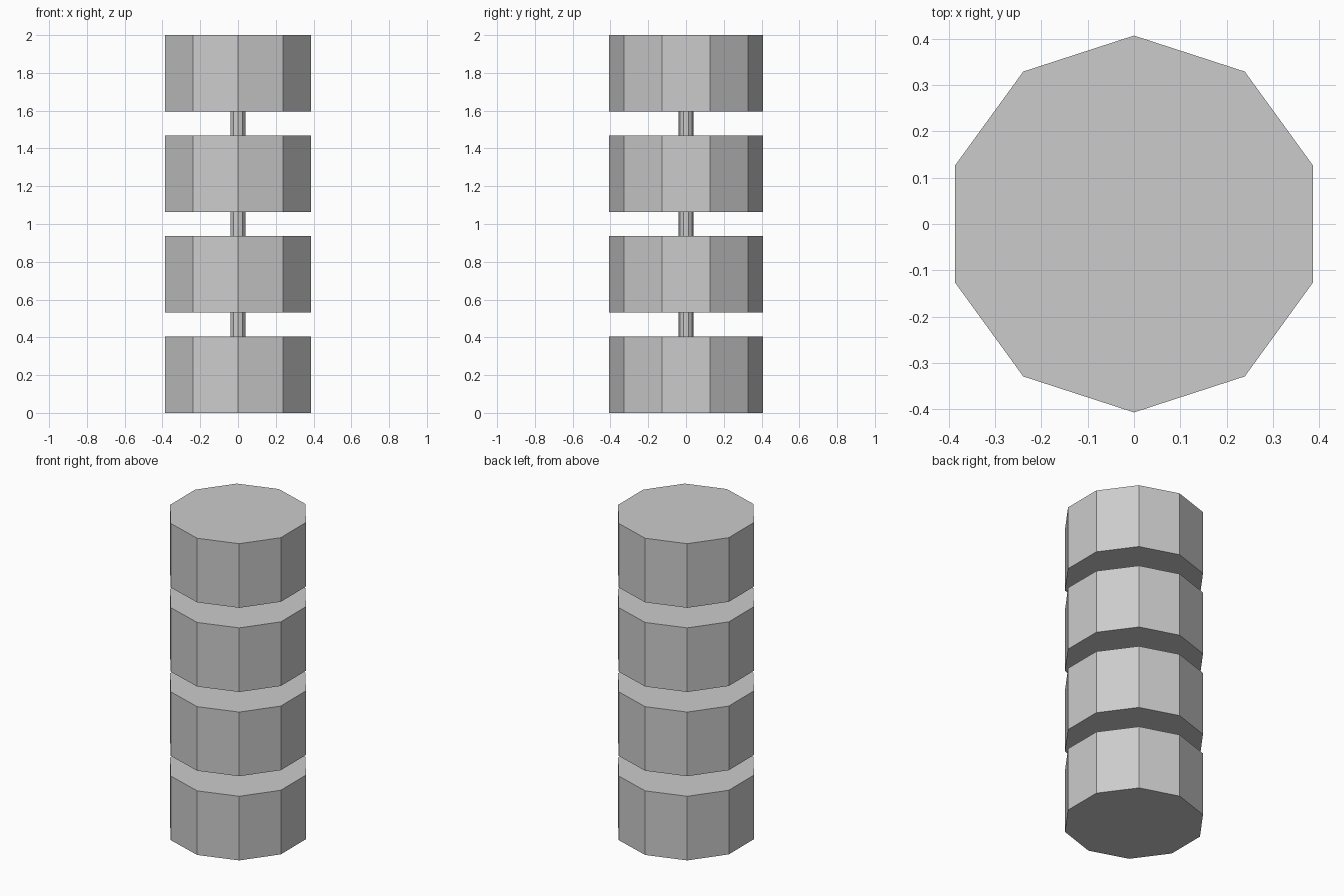
import bpy, bmesh, math

if "Cube" in bpy.data.objects:
    bpy.data.objects.remove(bpy.data.objects["Cube"])

SIDES = 10
R_DRUM, R_ROD = 0.407, 0.0407
H = 0.405                    # drum height
PITCH = (2.0 - H) / 3        # drum spacing


def prism(name, r, z0, z1):
    """Upright ten-sided prism with a corner on the y axis."""
    bm = bmesh.new()
    ring = [bm.verts.new((r * math.sin(math.tau * i / SIDES),
                          r * math.cos(math.tau * i / SIDES), z0))
            for i in range(SIDES)]
    base = bm.faces.new(ring)
    top = bmesh.ops.extrude_face_region(bm, geom=[base], use_keep_orig=True)
    verts = [g for g in top["geom"] if isinstance(g, bmesh.types.BMVert)]
    bmesh.ops.translate(bm, verts=verts, vec=(0, 0, z1 - z0))
    bmesh.ops.recalc_face_normals(bm, faces=bm.faces[:])
    mesh = bpy.data.meshes.new(name)
    bm.to_mesh(mesh)
    bm.free()
    obj = bpy.data.objects.new(name, mesh)
    bpy.context.collection.objects.link(obj)
    return obj


# Four stacked drums, joined by thin rods in the gaps
for k in range(4):
    z = k * PITCH
    prism(f"drum_{k + 1}", R_DRUM, z, z + H)
    if k < 3:
        prism(f"connecting_rod_{k + 1}", R_ROD, z + H, z + PITCH)
